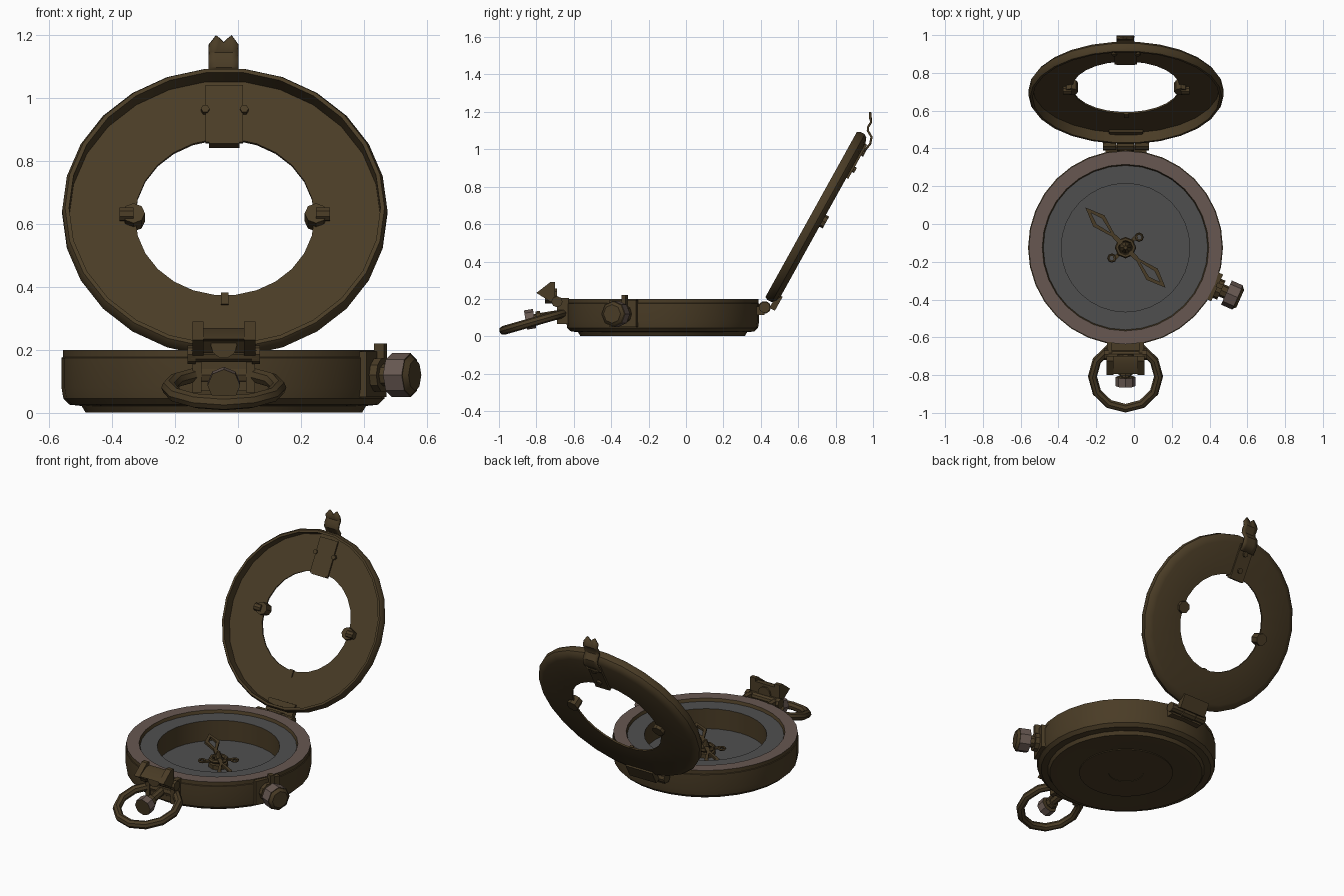
import bpy, bmesh, math
from mathutils import Matrix, Vector

if "Cube" in bpy.data.objects:
    bpy.data.objects.remove(bpy.data.objects["Cube"])

CX, CY = -0.045, -0.125          # centre of the case
TILT = math.radians(61)          # lid opening angle


def material(name, rgb):
    m = bpy.data.materials.new(name)
    m.diffuse_color = (*rgb, 1)
    m.use_nodes = True
    m.node_tree.nodes["Principled BSDF"].inputs["Base Color"].default_value = m.diffuse_color
    return m


MATS = [material("aged_brass", (0.068, 0.045, 0.019)),
        material("dial_gray", (0.078, 0.078, 0.078)),
        material("rim_taupe", (0.135, 0.097, 0.082))]
BRASS, GRAY, TAUPE = 0, 1, 2


def finish(name, bm, mat=None, matrix=Matrix(), angle=35):
    bmesh.ops.remove_doubles(bm, verts=bm.verts, dist=1e-5)
    bmesh.ops.recalc_face_normals(bm, faces=bm.faces)
    me = bpy.data.meshes.new(name)
    if mat is not None:
        for f in bm.faces:
            f.material_index = mat
    bm.to_mesh(me)
    bm.free()
    for m in MATS:
        me.materials.append(m)
    ob = bpy.data.objects.new(name, me)
    bpy.context.collection.objects.link(ob)
    ob.matrix_world = matrix
    bpy.ops.object.select_all(action='DESELECT')
    ob.select_set(True)
    bpy.context.view_layer.objects.active = ob
    bpy.ops.object.shade_smooth_by_angle(angle=math.radians(angle))
    return ob


def lathe(name, profile, matrix, n=32, closed=False):
    """Spin (radius, height, colour of the band leading here) about local z."""
    bm = bmesh.new()
    rings = [[bm.verts.new((r * math.cos(math.tau * i / n), r * math.sin(math.tau * i / n), z))
              for i in range(n)] for r, z, _ in profile]
    for k in range(0 if closed else 1, len(profile)):
        a, b = rings[k - 1], rings[k]
        for i in range(n):
            j = (i + 1) % n
            bm.faces.new((a[i], a[j], b[j], b[i])).material_index = profile[k][2]
    return finish(name, bm, None, matrix)


def rod(name, p0, p1, r, n=12, mat=BRASS, r2=None, parent=Matrix()):
    """Cylinder or cone from p0 to p1, with brass end faces."""
    p0, p1 = Vector(p0), Vector(p1)
    d = p1 - p0
    m = parent @ Matrix.Translation(p0) @ d.to_track_quat('Z', 'Y').to_matrix().to_4x4()
    r2 = r if r2 is None else r2
    return lathe(name, [(0, 0, 0), (r, 0, BRASS), (r2, d.length, mat), (0, d.length, BRASS)], m, n)


def box(name, lo, hi, matrix=Matrix()):
    bm = bmesh.new()
    lo, hi = Vector(lo), Vector(hi)
    bmesh.ops.create_cube(bm, size=1, matrix=Matrix.Translation((lo + hi) / 2)
                          @ Matrix.Diagonal((*(hi - lo), 1)))
    return finish(name, bm, BRASS, matrix)


def extrude_x(name, pts, x0, x1):
    bm = bmesh.new()
    f = bm.faces.new([bm.verts.new((x0, y, z)) for y, z in pts])
    g = bmesh.ops.extrude_face_region(bm, geom=[f])['geom']
    bmesh.ops.translate(bm, vec=(x1 - x0, 0, 0), verts=[v for v in g if isinstance(v, bmesh.types.BMVert)])
    return finish(name, bm, BRASS)


def torus(name, matrix, R, r, n=12, m=8):
    prof = [(R + r * math.cos(math.tau * k / m), r * math.sin(math.tau * k / m), 0) for k in range(m)]
    ob = lathe(name, prof, matrix, n, closed=True)
    ob.data.shade_smooth()
    return ob


# Case: underside, wall, taupe rim, gray ring and sunken dial in one profile
CASE = Matrix.Translation((CX, CY, 0))
lathe("compass_case", [
    (0, .004, 0), (.1, .004, 0), (.1, .001, 0), (.27, .001, 0), (.27, .006, 0), (.37, .001, 0),
    (.44, .002, 0), (.452, .022, 0), (.49, .026, 0), (.51, .045, 0), (.516, .08, 0),
    (.516, .175, 0), (.512, .177, 0), (.512, .2, 0), (.441, .2, TAUPE), (.435, .182, BRASS),
    (.34, .182, GRAY), (.34, .06, BRASS), (0, .06, GRAY)], CASE, 32)

# Needle: hub, pivot and two open diamond arms
rod("needle_hub", (0, 0, .06), (0, 0, .085), .055, 8, parent=CASE)
torus("needle_collar", CASE @ Matrix.Translation((0, 0, .105)), .045, .012, 8, 6)
rod("needle_pivot", (0, 0, .085), (0, 0, .15), .03, 8, r2=.01, parent=CASE)
for side in (0, 1):
    rot = CASE @ Matrix.Rotation(math.radians(-45 + 180 * side), 4, 'Z')
    bm = bmesh.new()
    outer = [(.06, 0), (.2, .042), (.3, 0), (.2, -.042)]
    inner = [(.19 + (x - .19) * .62, y * .5) for x, y in outer]
    loops = [[bm.verts.new((x, y, z)) for x, y in p] for p, z in
             ((outer, .108), (outer, .122), (inner, .122), (inner, .108))]
    for k in range(4):
        for i in range(4):
            j = (i + 1) % 4
            a, b = loops[k], loops[(k + 1) % 4]
            bm.faces.new((a[i], a[j], b[j], b[i]))
    finish("needle_arm", bm, BRASS, rot)
    box("needle_stem", (.03, -.012, .108), (.085, .012, .122), rot)
    # Curled clips across the needle
    box("needle_clip", (-.01, .03, .09), (.01, .085, .1), rot)
    torus("needle_curl", rot @ Matrix.Translation((.012, .09, .095)), .018, .007, 8, 5)

# Lid: thin plate with a hole, surrounded by a deep lip
LID = Matrix.Translation((CX + .003, .70, .635)) @ Matrix.Rotation(TILT, 4, 'X')
lathe("lid", [(.285, -.035, 0), (.475, -.035, 0), (.505, -.024, 0), (.517, -.008, 0), (.517, .02, 0),
              (.508, .035, 0), (.495, .035, 0), (.495, -.025, 0), (.285, -.025, 0)], LID, 26, closed=True)
# Screw lugs at both sides of the hole, and the small index below
for s in (-1, 1):
    rod("lid_lug", (s * .29, 0, -.055), (s * .29, 0, 0), .036, 8, parent=LID)
    rod("lug_pin", (s * .29, 0, -.008), (s * .335, 0, -.008), .022, 8, parent=LID)
box("lid_index", (-.012, -.32, -.03), (.012, -.278, -.018), LID)

# Sight clip: inner plate, fold over the hole edge, back strip and rivets
box("sight_inner_plate", (-.062, .268, -.026), (.058, .475, -.016), LID)
box("sight_fold", (-.05, .262, -.046), (.046, .285, -.016), LID)
box("sight_back_strip", (-.048, .27, -.046), (.045, .47, -.034), LID)
for s in (-1, 1):
    rod("sight_ear", (s * .062, .385, -.026), (s * .062, .385, -.008), .014, 6, parent=LID)
for y in (.32, .42):
    rod("sight_rivet", (0, y, -.058), (0, y, -.04), .016, 8, parent=LID)

# Sight blade: wavy strip with a notched top
bm = bmesh.new()
path = [(.953, .99), (.985, 1.03), (.992, 1.065), (.972, 1.1), (.974, 1.12), (.99, 1.145), (.984, 1.178)]
cols = [(-.048, -.008), (-.025, .022), (-.012, .012), (0, 0), (.012, .012), (.025, .022), (.046, -.008)]
grid = [[bm.verts.new((CX + x, y, z + (dz if k == len(path) - 1 else 0))) for x, dz in cols]
        for k, (y, z) in enumerate(path)]
for a, b in zip(grid, grid[1:]):
    for i in range(len(cols) - 1):
        bm.faces.new((a[i], a[i + 1], b[i + 1], b[i]))
blade = finish("sight_blade", bm, BRASS)
mod = blade.modifiers.new("thickness", 'SOLIDIFY')
mod.thickness, mod.offset = .012, 0

# Hinge between case and lid
for x0, x1, r in ((-.165, -.095, .03), (-.09, .0, .034), (.005, .08, .03)):
    rod("hinge_knuckle", (x0, .42, .155), (x1, .42, .155), r, 10)
box("hinge_case_leaf", (-.15, .35, .115), (.065, .42, .16))
box("hinge_lid_leaf", (-.09, -.545, -.045), (.09, -.46, -.012), LID)

# Front bracket: mount, posts and barrels
box("bracket_mount", (-.125, -.68, .07), (.035, -.61, .18))
for s in (-1, 1):
    x = CX + s * .085
    box("bracket_post", (x - .014, -.69, .065), (x + .014, -.625, .205))
    rod("bracket_ear", (x + s * .005, -.69, .185), (x + s * .03, -.69, .185), .03, 8)
rod("prism_barrel", (-.15, -.695, .185), (.06, -.695, .185), .024, 10)
rod("ring_barrel", (-.14, -.655, .12), (.05, -.655, .12), .032, 10)

# Folding prism housing: solid wedge with rounded centre and side cheeks
extrude_x("prism_wedge", [(-.795, .235), (-.73, .27), (-.70, .27), (-.70, .19), (-.725, .19), (-.76, .228)],
          -.125, .035)
for s in (-1, 1):
    x = CX + s * .082
    extrude_x("prism_cheek", [(-.8, .232), (-.725, .29), (-.70, .29), (-.70, .175), (-.725, .185)],
              x - .018, x + .018)
rod("prism_eyepiece", (CX, -.755, .215), (CX, -.69, .215), .042, 10)

# Carrying ring
torus("carrying_ring", Matrix.Translation((CX, -.807, .08)) @ Matrix.Rotation(math.radians(16), 4, 'X'),
      .175, .024, 12, 8)

# Front thumb screw
rod("front_screw_shaft", (CX, -.66, .12), (CX, -.82, .094), .024, 8)
rod("front_screw_collar", (CX, -.775, .101), (CX, -.8, .097), .036, 8)
rod("front_screw_knob", (CX, -.81, .095), (CX, -.858, .087), .052, 8, TAUPE)

# Side locking knob, pointing out radially
SIDE = CASE @ Matrix.Rotation(math.radians(-24), 4, 'Z') @ Matrix.Translation((0, 0, .12))
box("side_knob_plate", (.49, -.075, -.07), (.53, .08, .075), SIDE)
rod("side_knob_shaft", (.5, 0, 0), (.59, 0, 0), .035, 8, parent=SIDE)
rod("side_knob_collar", (.525, 0, 0), (.555, 0, 0), .055, 10, parent=SIDE)
rod("side_knob", (.585, 0, 0), (.65, 0, 0), .07, 8, TAUPE, parent=SIDE)
rod("side_knob_cap", (.65, 0, 0), (.665, 0, 0), .066, 8, r2=.05, parent=SIDE)
box("side_lever", (.52, .005, .03), (.555, .03, .1), SIDE)
